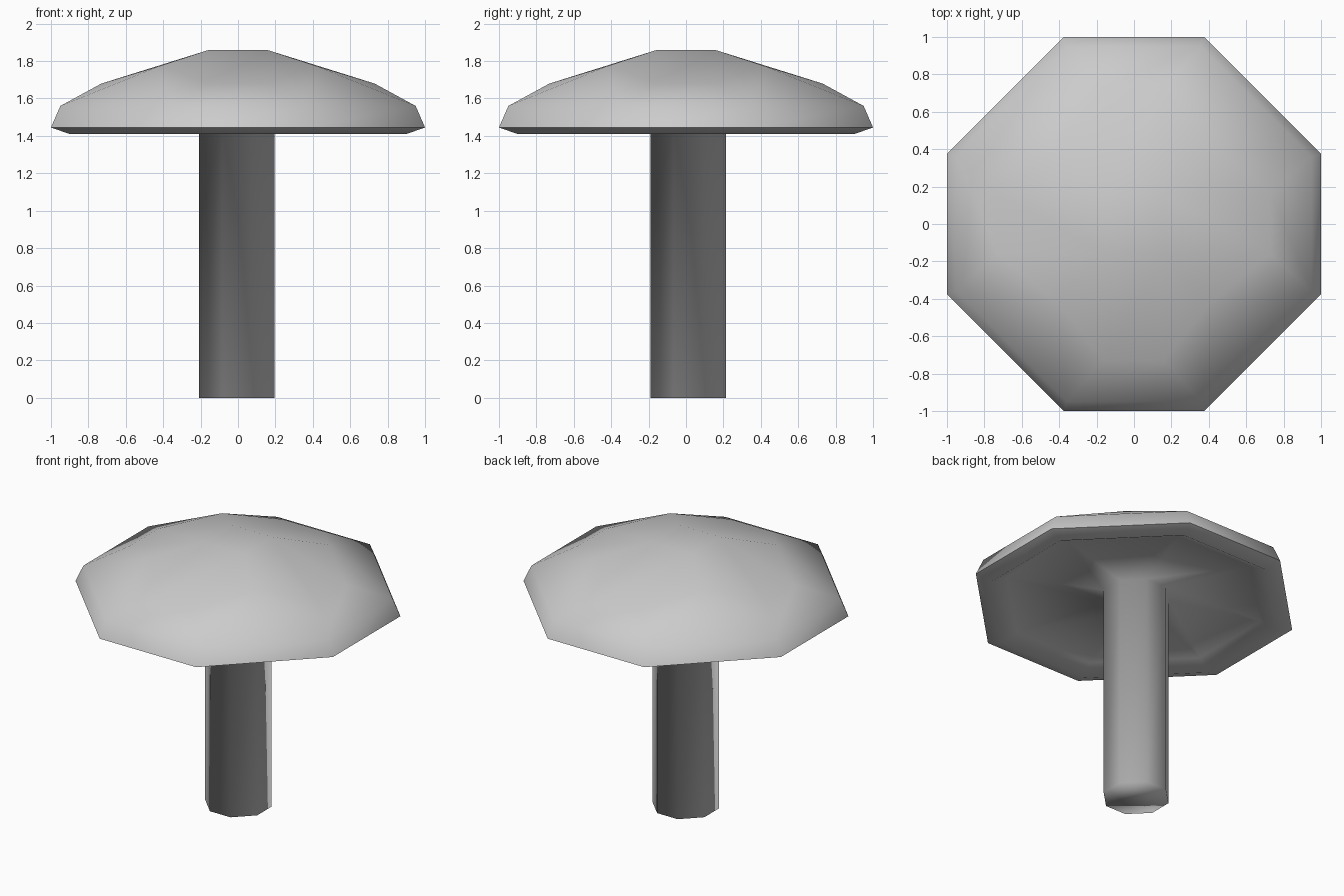
import bpy
import bmesh

if "Cube" in bpy.data.objects:
    bpy.data.objects.remove(bpy.data.objects["Cube"])

bm = bmesh.new()


def octagon(a, b, z, cx=0.0, cy=0.0):
    """Octagon with four axis-aligned sides at distance a, half length b."""
    pts = [(a, -b), (a, b), (b, a), (-b, a), (-a, b), (-a, -b), (-b, -a), (b, -a)]
    return [bm.verts.new((cx + x, cy + y, z)) for x, y in pts]


def square(a, z):
    return [bm.verts.new((x, y, z)) for x, y in ((a, a), (-a, a), (-a, -a), (a, -a))]


def bridge(r0, r1):
    n = len(r0)
    for i in range(n):
        j = (i + 1) % n
        bm.faces.new((r0[i], r0[j], r1[j], r1[i]))


# stem, shallow hollow underside with a lip, and cap rim, from the foot upward
STEM = (-0.006, 0.013)
rings = [
    octagon(0.202, 0.08, 0.0, *STEM),
    octagon(0.202, 0.08, 1.49, *STEM),
    octagon(0.80, 0.30, 1.463),
    octagon(0.90, 0.34, 1.41),
    octagon(1.00, 0.375, 1.445),
    octagon(0.95, 0.36, 1.56),
]
for lower, upper in zip(rings, rings[1:]):
    bridge(lower, upper)
bm.faces.new(rings[0])

# cap dome: small flat crown, shoulder points on the axes and on the diagonals
rim = rings[-1]
shoulder = octagon(0.73, 0.16, 1.68)
diagonal = square(0.415, 1.775)
crown = square(0.155, 1.86)
bm.faces.new(crown)
for k in range(4):
    i, j, n = 2 * k, 2 * k + 1, (2 * k + 2) % 8
    # side strip: rim to shoulder to crown
    bm.faces.new((rim[i], rim[j], shoulder[j], shoulder[i]))
    bm.faces.new((shoulder[i], shoulder[j], crown[k], crown[k - 1]))
    # corner fan around the diagonal point
    d = diagonal[k]
    bm.faces.new((rim[j], rim[n], d))
    bm.faces.new((rim[j], d, shoulder[j]))
    bm.faces.new((rim[n], shoulder[n], d))
    bm.faces.new((shoulder[j], d, crown[k]))
    bm.faces.new((d, shoulder[n], crown[k]))

bmesh.ops.recalc_face_normals(bm, faces=bm.faces)
for f in bm.faces:
    f.smooth = True
# crisp edge where the cap turns under
edge_ring = rings[-2]
for a, b in zip(edge_ring, edge_ring[1:] + edge_ring[:1]):
    bm.edges.get((a, b)).smooth = False

mesh = bpy.data.meshes.new("mushroom")
bm.to_mesh(mesh)
bm.free()
mushroom = bpy.data.objects.new("mushroom", mesh)
bpy.context.collection.objects.link(mushroom)
